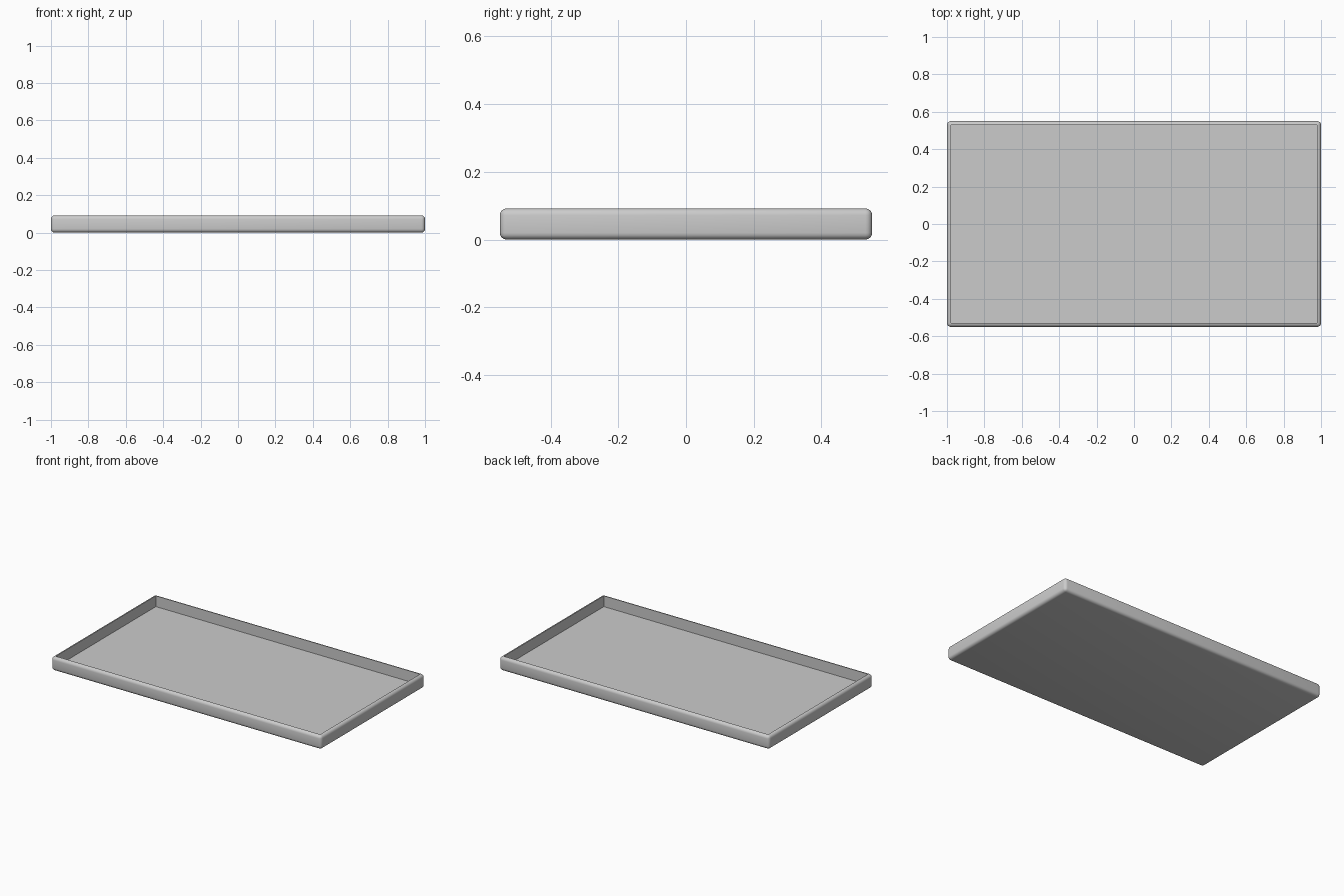
import bpy

if "Cube" in bpy.data.objects:
    bpy.data.objects.remove(bpy.data.objects["Cube"])

LENGTH, DEPTH, HEIGHT = 2.0, 1.1, 0.092
WALL, FLOOR, ROUND = 0.021, 0.02, 0.02


def box(name, size, z_low):
    bpy.ops.mesh.primitive_cube_add(size=1, location=(0, 0, z_low + size[2] / 2))
    ob = bpy.context.object
    ob.name = name
    ob.scale = size
    bpy.ops.object.transform_apply(location=True, rotation=False, scale=True)
    return ob


# Hollow of the tray, used only as a cutter
cutter = box("hollow_cutter", (LENGTH - 2 * WALL, DEPTH - 2 * WALL, HEIGHT), FLOOR)

# Tray body with rounded outer edges
tray = box("tray", (LENGTH, DEPTH, HEIGHT), 0)
bevel = tray.modifiers.new("rounded_edges", 'BEVEL')
bevel.width = ROUND
bevel.segments = 4
cut = tray.modifiers.new("hollow", 'BOOLEAN')
cut.operation = 'DIFFERENCE'
cut.solver = 'EXACT'
cut.object = cutter
for name in ("rounded_edges", "hollow"):
    bpy.ops.object.modifier_apply(modifier=name)
bpy.ops.object.shade_smooth_by_angle()

bpy.data.objects.remove(cutter, do_unlink=True)
